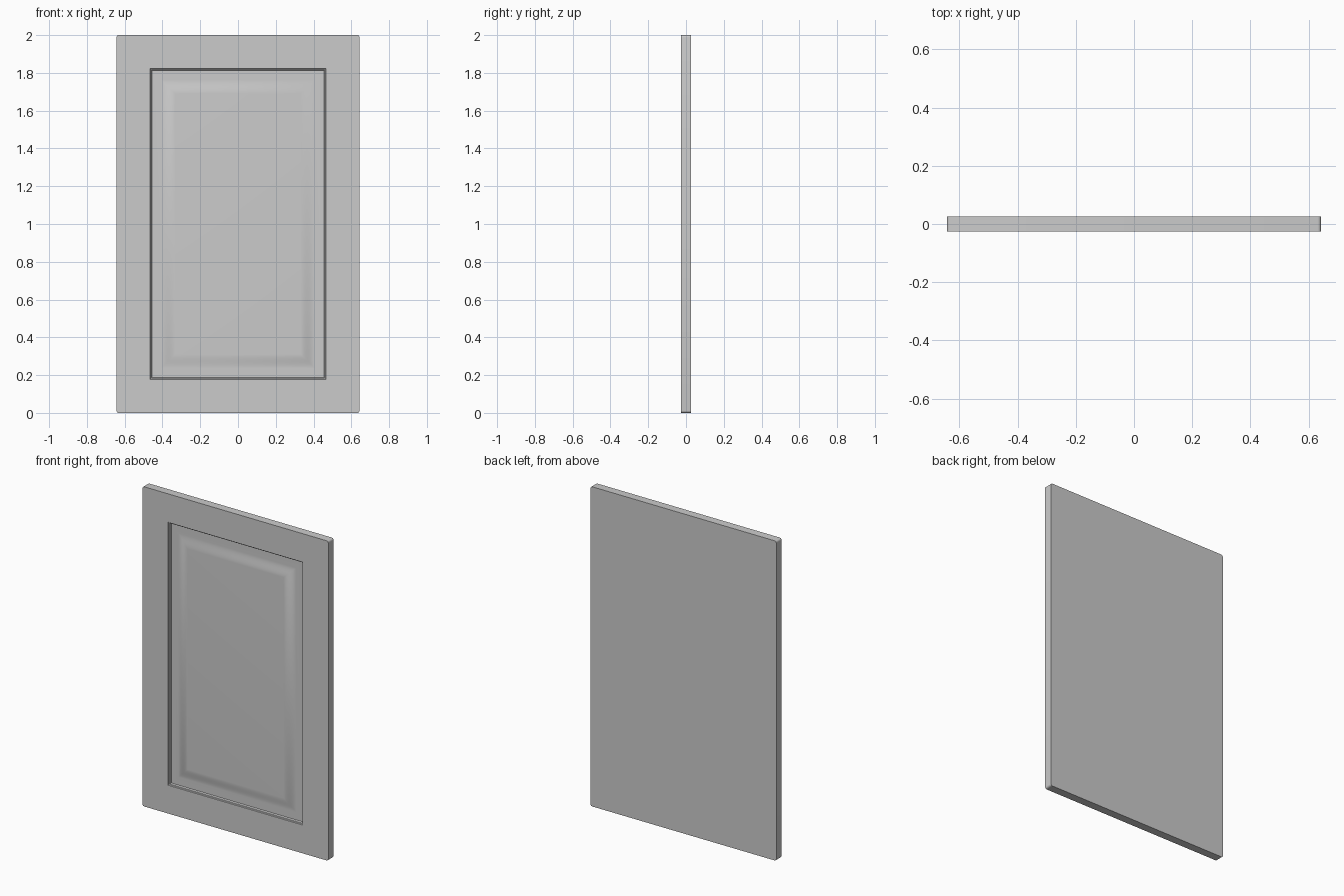
import bpy, bmesh, math

if "Cube" in bpy.data.objects:
    bpy.data.objects.remove(bpy.data.objects["Cube"])

HX, HZ, HY = 0.643, 1.0, 0.026
RADIUS, STEPS = 0.012, 4


def ring(bm, inset, y, radius=0.0):
    """Rectangular loop parallel to the door outline, optionally round-cornered."""
    w, h = HX - inset, HZ - inset
    if not radius:
        return [bm.verts.new((sx * w, y, 1 + sz * h))
                for sx, sz in ((1, 1), (-1, 1), (-1, -1), (1, -1))]
    verts = []
    for q, (sx, sz) in enumerate(((1, 1), (-1, 1), (-1, -1), (1, -1))):
        for i in range(STEPS + 1):
            a = math.pi / 2 * (q + i / STEPS)
            verts.append(bm.verts.new((sx * (w - radius) + radius * math.cos(a), y,
                                       1 + sz * (h - radius) + radius * math.sin(a))))
    return verts


def bridge(bm, a, b):
    n = len(a)
    for i in range(n):
        j = (i + 1) % n
        bm.faces.new((a[i], a[j], b[j], b[i]))


bm = bmesh.new()

# slab: back face and outer edge
back = ring(bm, 0, HY, RADIUS)
front = ring(bm, 0, -HY, RADIUS)
bm.faces.new(back)
bridge(bm, back, front)

# moulding profile: (inset from outline, y), frame edge -> recess -> raised field
profile = [(0.177, -HY), (0.179, -0.021), (0.184, -0.019), (0.187, -0.008)]
FLOOR, FIELD, START, END = -0.008, -0.024, 0.235, 0.31
for i in range(13):
    t = i / 12
    s = t * t * (3 - 2 * t)
    profile.append((START + (END - START) * t, FLOOR + (FIELD - FLOOR) * s))
rings = [ring(bm, d, y) for d, y in profile]

# flat frame between the rounded outline and the moulding
n, m = len(front), STEPS + 1
for q in range(4):
    c, nxt = rings[0][q], rings[0][(q + 1) % 4]
    arc = front[q * m:(q + 1) * m]
    for i in range(STEPS):
        bm.faces.new((arc[i], arc[i + 1], c))
    bm.faces.new((arc[-1], front[(q + 1) * m % n], nxt, c))

# moulding and raised field
for a, b in zip(rings, rings[1:]):
    bridge(bm, a, b)
bm.faces.new(rings[-1])

bmesh.ops.recalc_face_normals(bm, faces=bm.faces[:])
mesh = bpy.data.meshes.new("cabinet_door")
bm.to_mesh(mesh)
bm.free()
door = bpy.data.objects.new("cabinet_door", mesh)
bpy.context.collection.objects.link(door)
bpy.context.view_layer.objects.active = door
door.select_set(True)
bpy.ops.object.shade_smooth_by_angle(angle=math.radians(25))
